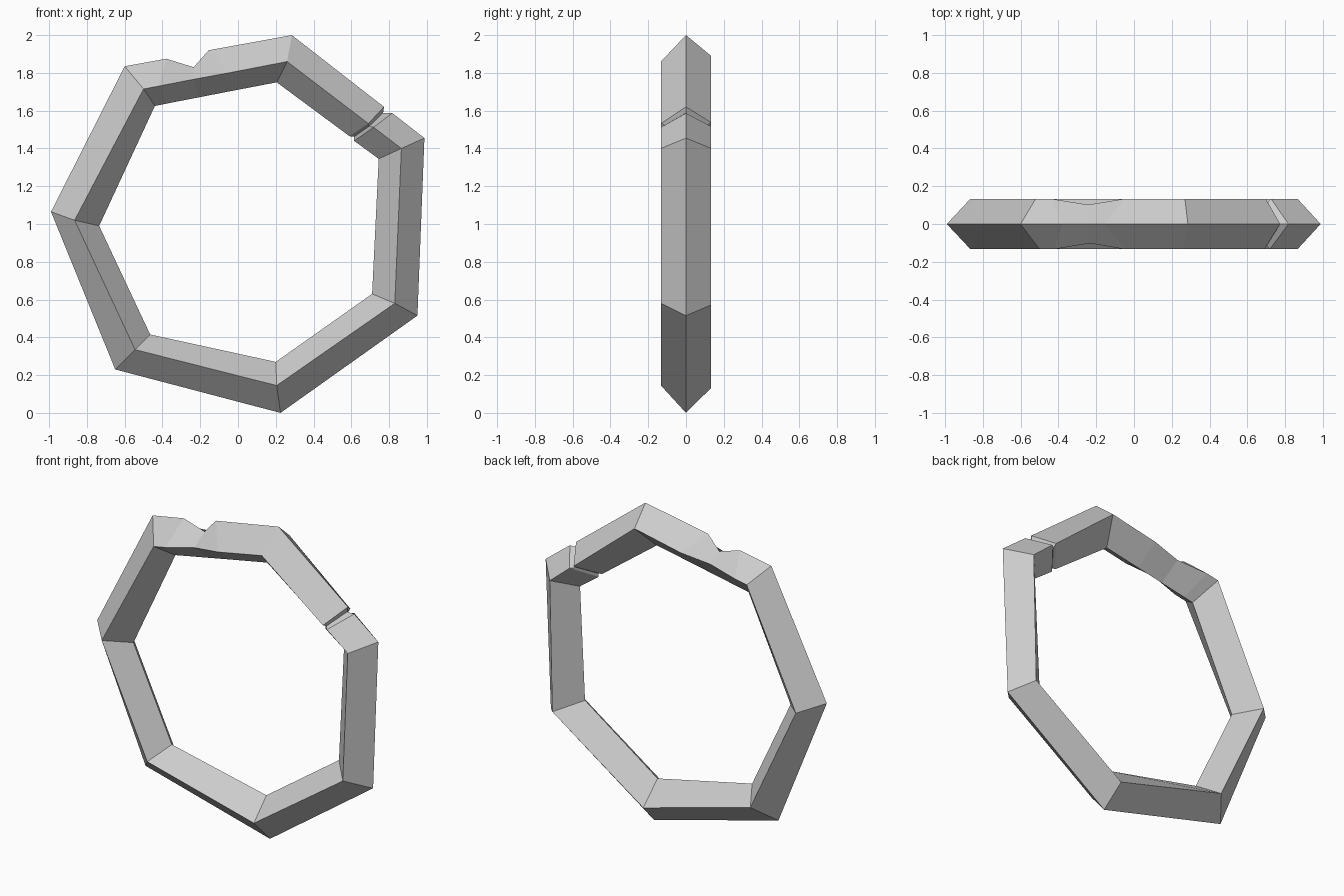
import bpy, bmesh

# Diamond cross-sections around the ring, clockwise from the upper left corner:
# (outer x,z), (side x,z), (inner x,z), half width, back edge scale
SECTIONS = [
    ((-0.60, 1.835), (-0.50, 1.715), (-0.44, 1.625), 0.133, 1.04),
    # chip in the top bar
    ((-0.38, 1.875), (-0.42, 1.73), (-0.38, 1.637), 0.133, 1.04),
    ((-0.235, 1.83), (-0.235, 1.766), (-0.21, 1.67), 0.102, 1.03),
    ((-0.155, 1.92), (-0.05, 1.80), (-0.03, 1.705), 0.133, 1.03),
    ((0.285, 2.0), (0.26, 1.86), (0.205, 1.75), 0.133, 1.035),
    # crack in the upper right bar
    ((0.773, 1.62), (0.69, 1.532), (0.59, 1.465), 0.133, 1.01),
    ((0.768, 1.588), (0.695, 1.518), (0.615, 1.462), 0.105, 1.0),
    ((0.817, 1.587), (0.718, 1.512), (0.615, 1.44), 0.133, 1.01),
    # remaining corners
    ((0.987, 1.455), (0.865, 1.40), (0.745, 1.345), 0.133, 1.0),
    ((0.95, 0.515), (0.83, 0.58), (0.71, 0.63), 0.133, 1.02),
    ((0.225, 0.0), (0.205, 0.145), (0.20, 0.27), 0.133, 1.015),
    ((-0.65, 0.23), (-0.545, 0.335), (-0.465, 0.415), 0.133, 1.0),
    ((-0.99, 1.065), (-0.865, 1.02), (-0.735, 0.99), 0.133, 1.0),
]

bm = bmesh.new()
loops = []
for outer, side, inner, w, s in SECTIONS:
    back = (side[0] * s, 1 + (side[1] - 1) * s)
    pts = [(outer, 0), (side, -w), (inner, 0), (back, w)]
    loops.append([bm.verts.new((p[0], y, p[1])) for p, y in pts])

# Bridge each section to the next, closing the ring
for i, a in enumerate(loops):
    b = loops[(i + 1) % len(loops)]
    for k in range(4):
        m = (k + 1) % 4
        bm.faces.new((a[k], b[k], b[m], a[m]))
bmesh.ops.recalc_face_normals(bm, faces=bm.faces)

mesh = bpy.data.meshes.new("stone_ring")
bm.to_mesh(mesh)
bm.free()
ring = bpy.data.objects.new("stone_ring", mesh)
bpy.context.collection.objects.link(ring)
